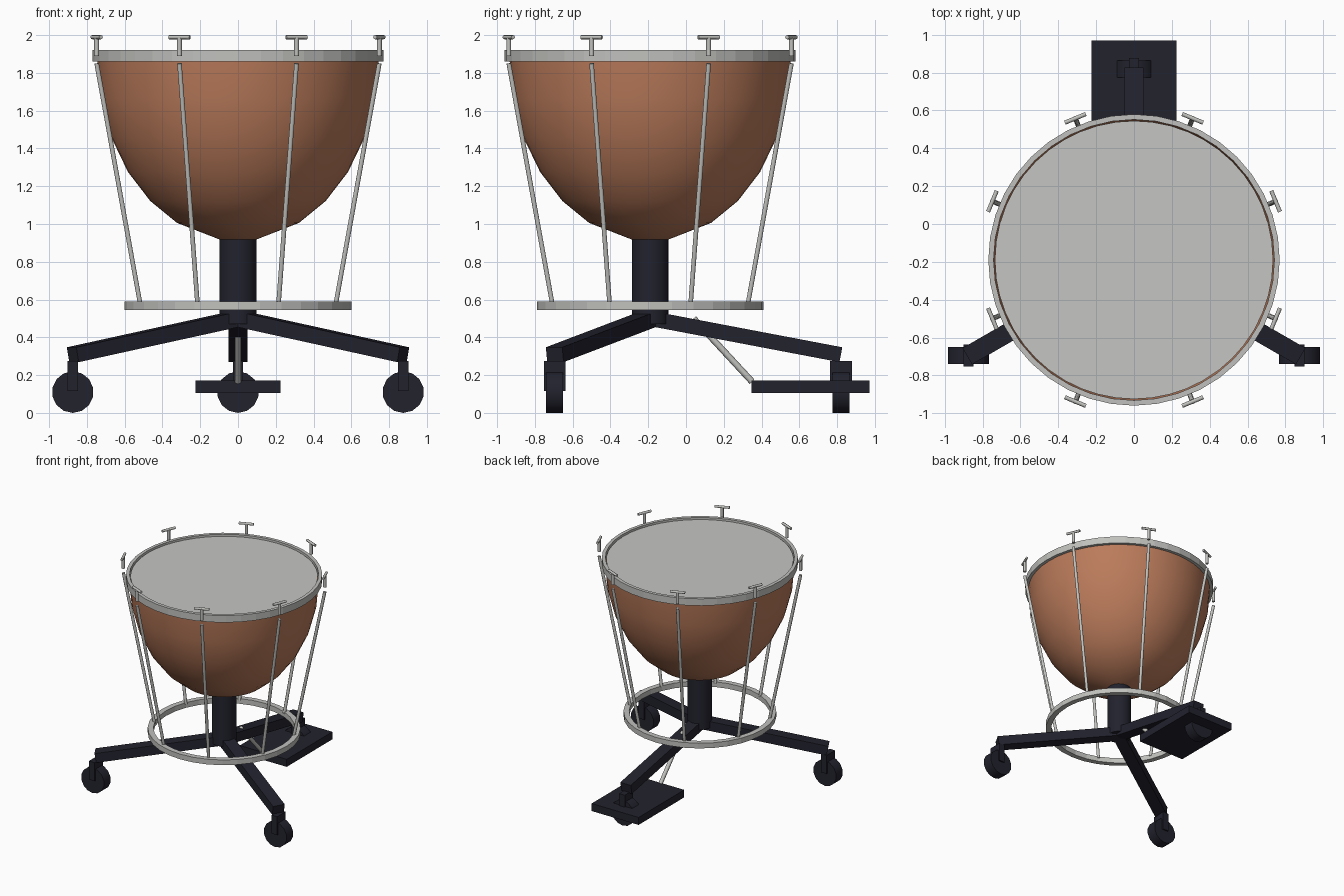
import bpy, bmesh, math
from mathutils import Vector, Matrix

if "Cube" in bpy.data.objects:
    bpy.data.objects.remove(bpy.data.objects["Cube"])

CY = -0.19  # drum axis in y


def mat(name, rgb):
    m = bpy.data.materials.new(name)
    m.diffuse_color = (*rgb, 1)
    m.use_nodes = True
    m.node_tree.nodes["Principled BSDF"].inputs["Base Color"].default_value = m.diffuse_color
    return m


COPPER = mat("copper", (0.50, 0.20, 0.105))
METAL = mat("light_metal", (0.53, 0.53, 0.51))
SKIN = mat("drum_skin", (0.56, 0.56, 0.54))
DARK = mat("dark_frame", (0.016, 0.016, 0.027))


def finish(name, bm, material, smooth=None):
    bmesh.ops.recalc_face_normals(bm, faces=bm.faces)
    me = bpy.data.meshes.new(name)
    bm.to_mesh(me)
    bm.free()
    ob = bpy.data.objects.new(name, me)
    bpy.context.collection.objects.link(ob)
    me.materials.append(material)
    if smooth:
        bpy.ops.object.select_all(action='DESELECT')
        ob.select_set(True)
        bpy.context.view_layer.objects.active = ob
        bpy.ops.object.shade_smooth_by_angle(angle=math.radians(smooth))
    return ob


def lathe(name, profile, material, steps, closed, smooth=None):
    """Spin an (r, z) profile around the drum axis."""
    bm = bmesh.new()
    vs = [bm.verts.new((r, CY, z)) for r, z in profile]
    es = [bm.edges.new(p) for p in zip(vs, vs[1:])]
    if closed:
        es.append(bm.edges.new((vs[-1], vs[0])))
    bmesh.ops.spin(bm, geom=vs + es, cent=(0, CY, 0), axis=(0, 0, 1),
                   angle=2 * math.pi, steps=steps, use_duplicate=False)
    bmesh.ops.remove_doubles(bm, verts=bm.verts, dist=1e-4)
    return finish(name, bm, material, smooth)


def rod(name, a, b, radius, material, sides=8, smooth=None):
    a, b = Vector(a), Vector(b)
    d = b - a
    bm = bmesh.new()
    m = Matrix.Translation((a + b) / 2) @ d.to_track_quat('Z', 'Y').to_matrix().to_4x4()
    bmesh.ops.create_cone(bm, cap_ends=True, segments=sides, radius1=radius,
                          radius2=radius, depth=d.length, matrix=m)
    return finish(name, bm, material, smooth)


def box(name, size, matrix, material):
    bm = bmesh.new()
    bmesh.ops.create_cube(bm, size=1, matrix=matrix @ Matrix.Diagonal((*size, 1)))
    return finish(name, bm, material)


def polar(r, ang, z):
    return Vector((r * math.cos(ang), CY + r * math.sin(ang), z))


# kettle bowl: a stretched half sphere, open at the top
bowl = [(0.0, 0.91), (0.09, 0.915)]
for i in range(2, 8):
    t = math.radians(90 * i / 7)
    bowl.append((0.745 * math.sin(t), 1.88 - 0.97 * math.cos(t)))
lathe("bowl", bowl, COPPER, 48, False, 40)

# rim hoop, drum head and lower ring
lathe("rim_hoop", [(0.77, 1.86), (0.77, 1.92), (0.742, 1.92), (0.742, 1.86)], METAL, 40, True)
lathe("lower_ring", [(0.6, 0.545), (0.6, 0.59), (0.555, 0.59), (0.555, 0.545)], METAL, 32, True)
rod("drum_head", (0, CY, 1.885), (0, CY, 1.905), 0.735, SKIN, 48)

# central post
rod("post", (0, CY, 0.47), (0, CY, 0.94), 0.097, DARK, 24, 40)

# eight struts with T-shaped tuning keys
for i in range(8):
    a = math.radians(22.5 + 45 * i)
    tangent = Vector((-math.sin(a), math.cos(a), 0)) * 0.06
    rod(f"strut_{i}", polar(0.56, a, 0.575), polar(0.81, a, 1.85), 0.013, METAL, 8, 50)
    rod(f"key_stem_{i}", polar(0.81, a, 1.89), polar(0.81, a, 1.99), 0.013, METAL, 8, 50)
    top = polar(0.81, a, 1.989)
    rod(f"key_bar_{i}", top - tangent, top + tangent, 0.011, METAL, 8, 50)

# three sloping legs with casters
for i, deg in enumerate((90, 210, 330)):
    a = math.radians(deg)
    p, q = polar(0.0, a, 0.5), polar(1.01, a, 0.308)
    slope = math.atan2(0.192, 1.01)
    m = (Matrix.Translation((p + q) / 2) @ Matrix.Rotation(a, 4, 'Z')
         @ Matrix.Rotation(slope, 4, 'Y'))
    box(f"leg_{i}", ((q - p).length, 0.1, 0.08), m, DARK)
    c = polar(1.01, a, 0.11)
    rod(f"caster_wheel_{i}", c - Vector((0, 0.045, 0)), c + Vector((0, 0.045, 0)),
        0.11, DARK, 14, 40)
    box(f"caster_fork_{i}", (0.055, 0.115, 0.16),
        Matrix.Translation((c.x, c.y, 0.195)), DARK)

# foot pedal and its pull rod
box("pedal", (0.45, 0.625, 0.065), Matrix.Translation((0, 0.658, 0.139)), DARK)
rod("pedal_rod", (0, 0.04, 0.5), (0, 0.35, 0.165), 0.017, METAL, 8, 50)
